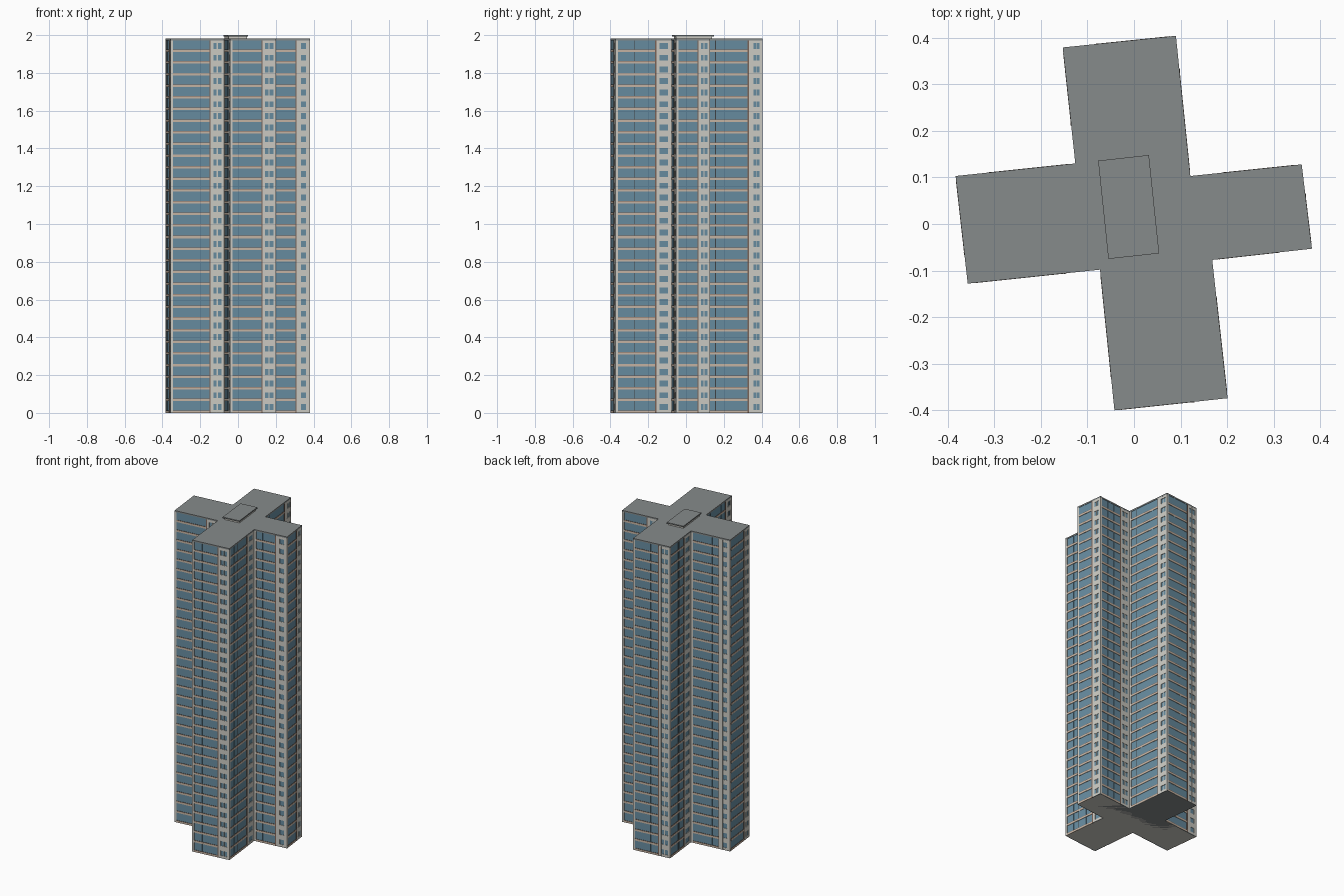
import bpy, bmesh
from mathutils import Vector

if "Cube" in bpy.data.objects:
    bpy.data.objects.remove(bpy.data.objects["Cube"])

FLOORS, TOP = 32, 1.972
FH = TOP / FLOORS
DEPTH = 0.005      # facade relief in front of the core


def material(name, rgb):
    m = bpy.data.materials.new(name)
    m.diffuse_color = (*rgb, 1)
    m.use_nodes = True
    m.node_tree.nodes["Principled BSDF"].inputs["Base Color"].default_value = m.diffuse_color
    return m


WALL = material("pale_wall", (0.62, 0.61, 0.56))
TAN = material("tan_band", (0.58, 0.47, 0.38))
BROWN = material("brown_trim", (0.20, 0.13, 0.10))
GLASS = material("blue_glass", (0.14, 0.27, 0.36))
ROOF = material("roof_grey", (0.24, 0.26, 0.26))
DARK = material("dark_divider", (0.05, 0.055, 0.06))

# Cross-shaped plan, counter-clockwise
PLAN = [Vector(p) for p in (
    (-0.153, 0.379), (-0.126, 0.130), (-0.383, 0.103), (-0.357, -0.128),
    (-0.073, -0.098), (-0.042, -0.400), (0.201, -0.374), (0.168, -0.077),
    (0.382, -0.053), (0.360, 0.128), (0.121, 0.103), (0.090, 0.404))]
N = len(PLAN)

# Small windows on the plain strip of each wall; opposite walls match
PAIR = [(0.008, 0.026), (0.032, 0.052)]
SINGLE = [(0.017, 0.045)]
WIDE = [(0.010, 0.057)]
NARROW = [(0.008, 0.020), (0.026, 0.042)]
CLOSE = [(0.018, 0.032), (0.036, 0.052)]
STYLES = [WIDE, SINGLE, NARROW, PAIR, CLOSE, PAIR] * 2
DIVIDERS = {0: 0.103, 4: 0.054, 6: 0.103, 10: 0.054}


def normal(i):
    d = (PLAN[(i + 1) % N] - PLAN[i]).normalized()
    return Vector((d.y, -d.x))


def add_prism(bm, pts, z0, z1):
    lo = [bm.verts.new((p[0], p[1], z0)) for p in pts]
    hi = [bm.verts.new((p[0], p[1], z1)) for p in pts]
    bm.faces.new(lo[::-1])
    bm.faces.new(hi)
    n = len(pts)
    for k in range(n):
        j = (k + 1) % n
        bm.faces.new((lo[k], lo[j], hi[j], hi[k]))


def finish(name, bm, mat):
    me = bpy.data.meshes.new(name)
    bm.to_mesh(me)
    bm.free()
    me.materials.append(mat)
    ob = bpy.data.objects.new(name, me)
    bpy.context.collection.objects.link(ob)
    return ob


def prism(name, pts, z0, z1, mat):
    bm = bmesh.new()
    add_prism(bm, pts, z0, z1)
    return finish(name, bm, mat)


# Core and roof slab
core = [PLAN[i] - DEPTH * (normal(i) + normal(i - 1)) for i in range(N)]
prism("tower_core", core, 0, TOP, WALL)
prism("base_slab", PLAN, 0, 0.003, ROOF)
prism("roof_slab", PLAN, TOP, 1.981, ROOF)

# Rooftop plant room with its cap
cap = [Vector(p) for p in ((-0.055, -0.075), (0.054, -0.063), (0.032, 0.148), (-0.077, 0.136))]
mid = sum(cap, Vector((0, 0))) / 4
prism("plant_room", [mid + (p - mid) * 0.9 for p in cap], 1.981, 1.993, WALL)
prism("plant_room_cap", cap, 1.993, 2.0, ROOF)

parts = {k: bmesh.new() for k in
         ("wall_strips", "spandrels", "band_sills", "trim_columns", "glazing", "mullions", "dividers")}


def wall_box(part, i, s0, s1, z0, z1, out=0.0, back=DEPTH):
    """Box on wall i from distance s0 to s1, reaching out from the core."""
    a, n = PLAN[i], normal(i)
    d = (PLAN[(i + 1) % N] - a).normalized()
    pts = [a + d * s0 + n * out, a + d * s1 + n * out,
           a + d * s1 - n * back, a + d * s0 - n * back]
    add_prism(parts[part], pts[::-1], z0, z1)


for i in range(N):
    length = (PLAN[(i + 1) % N] - PLAN[i]).length
    plain = length - (0.056 if STYLES[i] is NARROW else 0.075 if STYLES[i] is WIDE else 0.066)
    trim = plain - 0.012
    corner = 0.013

    # Corner pier, vertical trim and full-height glazing sheets
    wall_box("wall_strips", i, 0, corner, 0, TOP)
    wall_box("trim_columns", i, trim, trim + 0.006, 0, TOP, 0.001)
    wall_box("wall_strips", i, trim + 0.006, plain, 0, TOP)
    wall_box("glazing", i, corner, trim, 0, TOP, -0.002)
    wall_box("glazing", i, plain, length - 0.005, 0, TOP, -0.003)

    # Piers between the small windows
    edges = [plain] + [plain + s for w in STYLES[i] for s in w] + [length]
    for s0, s1 in zip(edges[::2], edges[1::2]):
        wall_box("wall_strips", i, s0, s1, 0, TOP)

    # Mullions of the ribbon windows
    bays = max(2, round((trim - corner) / 0.045))
    for k in range(1, bays):
        s = corner + (trim - corner) * k / bays
        wall_box("mullions", i, s - 0.0008, s + 0.0008, 0, TOP, -0.0012)
    if i in DIVIDERS:
        s = DIVIDERS[i]
        wall_box("dividers", i, s - 0.002, s + 0.002, 0, TOP, -0.0008)

    # Repeating storeys: spandrel, sill line and strip between windows
    for f in range(FLOORS):
        z = f * FH
        wall_box("spandrels", i, corner, trim, z, z + 0.011, 0.0005)
        wall_box("band_sills", i, corner, trim, z + 0.011, z + 0.0135, 0.0)
        wall_box("wall_strips", i, plain, length, z, z + 0.016, -0.0002)
        wall_box("wall_strips", i, plain, length, z + 0.047, z + FH, -0.0002)

mats = {"wall_strips": WALL, "spandrels": TAN, "band_sills": BROWN, "trim_columns": BROWN,
        "glazing": GLASS, "mullions": GLASS, "dividers": DARK}
for name, bm in parts.items():
    bmesh.ops.recalc_face_normals(bm, faces=bm.faces[:])
    finish(name, bm, mats[name])
